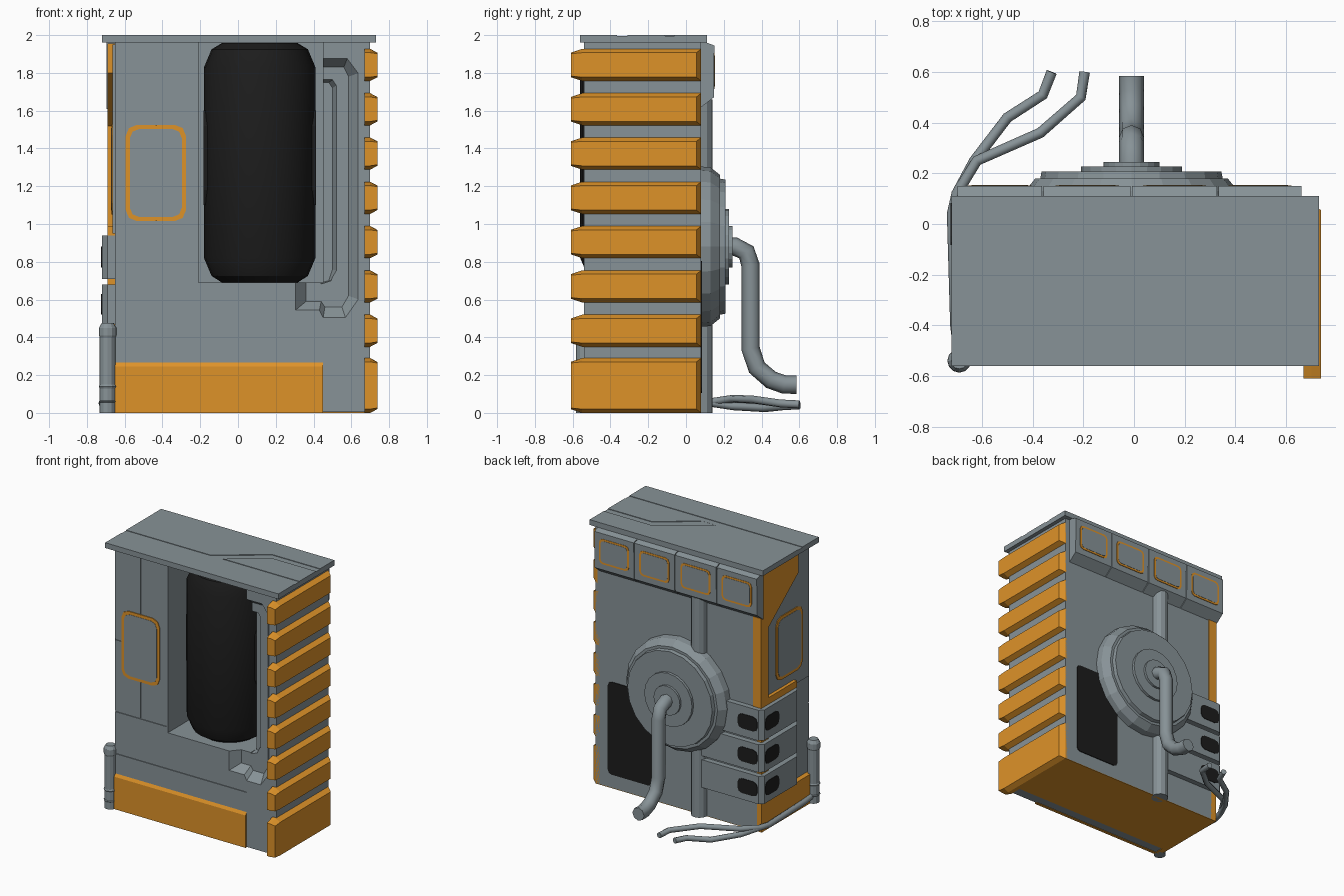
import bpy, bmesh, math
from mathutils import Vector

if "Cube" in bpy.data.objects:
    bpy.data.objects.remove(bpy.data.objects["Cube"])


def material(name, rgb):
    m = bpy.data.materials.new(name)
    m.diffuse_color = (*rgb, 1)
    m.use_nodes = True
    m.node_tree.nodes["Principled BSDF"].inputs["Base Color"].default_value = m.diffuse_color
    return m


GREY = material("steel grey", (0.245, 0.29, 0.31))
ORANGE = material("orange", (0.73, 0.29, 0.022))
BLACK = material("black", (0.012, 0.012, 0.012))


def finish(name, bm, mat):
    bmesh.ops.recalc_face_normals(bm, faces=bm.faces)
    me = bpy.data.meshes.new(name)
    bm.to_mesh(me)
    bm.free()
    ob = bpy.data.objects.new(name, me)
    bpy.context.collection.objects.link(ob)
    if mat:
        me.materials.append(mat)
    return ob


def prism(name, pts, axis, a, b, mat, pts_b=None):
    """Loft a 2D outline along an axis from a to b (optionally to a second outline)."""
    put = {"x": lambda p, d: (d, p[0], p[1]),
           "y": lambda p, d: (p[0], d, p[1]),
           "z": lambda p, d: (p[0], p[1], d)}[axis]
    bm = bmesh.new()
    lo = [bm.verts.new(put(p, a)) for p in pts]
    hi = [bm.verts.new(put(p, b)) for p in (pts_b or pts)]
    bm.faces.new(lo)
    bm.faces.new(hi)
    n = len(pts)
    for i in range(n):
        bm.faces.new((lo[i], lo[(i + 1) % n], hi[(i + 1) % n], hi[i]))
    return finish(name, bm, mat)


def box(name, x0, x1, y0, y1, z0, z1, mat):
    return prism(name, [(x0, y0), (x1, y0), (x1, y1), (x0, y1)], "z", z0, z1, mat)


def rib(name, z0, z1):
    """Side rib: tapered outwards, with a pointed front end."""
    outline = lambda d, back: [(-.61, z0 + .02 + d * .3), (-.55, z0 + d), (back, z0 + d), (back, z1 - d),
                               (-.55, z1 - d), (-.61, z1 - .02 - d * .3)]
    prism(name + "_root", outline(0, .08), "x", .67, .70, ORANGE)
    prism(name, outline(0, .08), "x", .70, .738, ORANGE, outline(.02, .055))


def rounded(cx, cy, w, h, c):
    """Rectangle outline with two-step rounded corners."""
    pts = []
    for sx, sy, start in ((1, 1, 0), (-1, 1, 90), (-1, -1, 180), (1, -1, 270)):
        for k in (0, 45, 90):
            t = math.radians(start + k)
            pts.append((cx + sx * (w / 2 - c) + c * math.cos(t),
                        cy + sy * (h / 2 - c) + c * math.sin(t)))
    return pts


def window(name, cx, cz, w, h, c, axis, surface, out, rim):
    """Orange frame plate with a grey pane inside it."""
    prism(name + "_frame", rounded(cx, cz, w, h, c), axis, surface - out * .01, surface + out * .006, ORANGE)
    prism(name + "_pane", rounded(cx, cz, w - rim, h - rim, c * .8), axis, surface, surface + out * .008, GREY)


def lathe(name, profile, axis, centre, sides, mat):
    bm = bmesh.new()
    vs = [bm.verts.new((r, 0, d)) for r, d in profile]
    es = [bm.edges.new(e) for e in zip(vs, vs[1:])]
    bmesh.ops.spin(bm, geom=vs + es, cent=(0, 0, 0), axis=(0, 0, 1),
                   angle=2 * math.pi, steps=sides, use_duplicate=False)
    bmesh.ops.remove_doubles(bm, verts=bm.verts, dist=1e-5)
    for v in bm.verts:
        x, y, d = v.co
        v.co = Vector((x, d, y) if axis == "y" else (x, y, d)) + Vector(centre)
    return finish(name, bm, mat)


def baked(ob):
    dg = bpy.context.evaluated_depsgraph_get()
    return bpy.data.meshes.new_from_object(ob.evaluated_get(dg))


def tube(name, pts, radius, mat):
    cu = bpy.data.curves.new(name, "CURVE")
    cu.dimensions = "3D"
    cu.bevel_depth = radius
    cu.bevel_resolution = 2
    cu.use_fill_caps = True
    sp = cu.splines.new("POLY")
    sp.points.add(len(pts) - 1)
    for p, co in zip(sp.points, pts):
        p.co = (*co, 1)
    tmp = bpy.data.objects.new(name + "_path", cu)
    bpy.context.collection.objects.link(tmp)
    bpy.context.view_layer.update()
    me = baked(tmp)
    bpy.data.objects.remove(tmp)
    me.materials.clear()
    me.materials.append(mat)
    ob = bpy.data.objects.new(name, me)
    bpy.context.collection.objects.link(ob)


def cut(ob, cutters):
    for c in cutters:
        c.hide_render = True
        m = ob.modifiers.new("cut", "BOOLEAN")
        m.operation, m.solver, m.object = "DIFFERENCE", "EXACT", c
    bpy.context.view_layer.update()
    me = baked(ob)
    ob.modifiers.clear()
    ob.data = me
    for c in cutters:
        bpy.data.objects.remove(c)


# cabinet body with capsule alcove, stepped side recess and panel grooves
body = box("cabinet_body", -.65, .70, -.54, .08, .004, 1.965, GREY)
recess_front = [(.44, 1.88), (.58, 1.88), (.64, 1.80), (.64, .60), (.57, .50), (.45, .50), (.43, .54), (.30, .54),
                (.30, .70), (.44, .70)]
recess_back = [(.44, 1.83), (.56, 1.83), (.585, 1.78), (.585, .62), (.55, .56), (.46, .56), (.44, .59), (.36, .59),
               (.36, .70), (.44, .70)]
cut(body, [
    box("alcove_cutter", -.21, .45, -.6, .02, .69, 1.99, None),
    prism("recess_cutter", recess_front, "y", -.545, -.475, None, recess_back),
    prism("inner_step_cutter", [(.44, .68), (.50, .70), (.53, .75), (.53, 1.74), (.51, 1.77), (.44, 1.77)],
          "y", -.50, -.42, None, [(.44, .69), (.48, .70), (.50, .76), (.50, 1.72), (.48, 1.75), (.44, 1.75)]),
    box("groove_a", -.437, -.428, -.6, -.534, .735, 1.955, None),
    box("groove_b", -.67, -.22, -.6, -.534, .733, .742, None),
    box("groove_c", -.67, .45, -.6, -.534, .415, .428, None),
    box("groove_d", -.67, -.60, -.6, -.534, 1.277, 1.287, None)])

# roof slab with shallow straight and cranked channels
roof = box("roof_slab", -.72, .73, -.56, .11, 1.96, 2.0, GREY)
cut(roof, [
    box("roof_groove", -.8, .8, -.365, -.31, 1.996, 2.05, None),
    prism("roof_crank", [(-.03, -.32), (.08, -.32), (.36, -.11), (.8, -.11), (.8, -.06), (.33, -.06)],
          "z", 1.9955, 2.05, None)])

# orange base plate and underside
prism("base_front", [(-.552, 0), (-.552, .245), (-.538, .27), (-.53, .27), (-.53, 0)], "x", -.65, .45, ORANGE)
box("underside", -.65, .69, -.46, .08, 0, .006, ORANGE)

# orange ribs on the right side
rib("rib_base", 0, .29)
for i in range(7):
    z = .35 + i * .2345
    rib(f"rib_{i}", z, z + .17)

# black capsule with slight side panels
capsule = lathe("capsule", [(0, .69), (.2, .69), (.255, .725), (.295, .82), (.295, 1.83), (.255, 1.925), (.2, 1.958),
                            (0, 1.958)], "z", (.115, -.265, 0), 24, BLACK)
for s in (-1, 1):
    prism(f"capsule_side_panel_{s}", [(-.33, 1.10), (-.20, 1.10), (-.17, 1.18), (-.17, 1.52), (-.20, 1.60),
          (-.33, 1.60), (-.36, 1.52), (-.36, 1.18)], "x", .115 + s * .2, .115 + s * .298, BLACK)

# windows on the front and left side
window("front_window", -.435, 1.27, .32, .51, .06, "y", -.54, -1, .045)
box("side_panel", -.665, -.64, -.52, .02, .95, 1.95, GREY)
window("side_window", -.28, 1.29, .32, .48, .06, "x", -.665, -1, .045)

# orange trim on the left side, returning onto the back
prism("side_trim", [(.08, 0), (.08, 1.955), (-.36, 1.955), (-.36, 1.80), (0, 1.52), (0, .99), (-.34, .99), (-.34, .94),
                    (0, .94), (0, .22), (-.53, .22), (-.53, 0)], "x", -.69, -.645, ORANGE)
box("back_trim", -.69, -.62, .05, .086, .94, 1.62, ORANGE)

# vent boxes wrapping the back left corner
for i, (z0, z1) in enumerate(((.23, .44), (.47, .68), (.71, .94))):
    prism(f"vent_box_{i}", [(-.69, -.34), (-.64, -.34), (-.64, .07), (-.19, .07), (-.19, .12), (-.69, .12),
                            (-.72, .09), (-.72, -.30)], "z", z0, z1, GREY)
    zc = (z0 + z1) / 2
    prism(f"vent_back_{i}", rounded(-.60, zc, .165, .11, .035), "y", .11, .124, BLACK)
    prism(f"vent_side_{i}", rounded(0, zc, .165, .11, .035), "x", -.71, -.724, BLACK)

# row of window modules across the top of the back
edges = [-.70, -.36, -.01, .33, .665]
for i, (x0, x1) in enumerate(zip(edges, edges[1:])):
    prism(f"back_module_{i}", [(.07, 1.96), (.11, 1.96), (.15, 1.945), (.147, 1.67), (.07, 1.61)],
          "x", x0 + .003, x1 - .003, GREY)
    window(f"back_window_{i}", (x0 + x1) / 2, 1.81, .25, .19, .03, "y", .146, 1, .028)

# black grille and vertical duct on the back
prism("back_grille", rounded(.41, .455, .37, .70, .03), "y", .07, .086, BLACK)
lathe("vertical_duct", [(0, 0), (.06, 0), (.06, 1.66), (0, 1.66)], "z", (-.17, .08, 0), 12, GREY)

# stepped disc and large hose
lathe("stepped_disc", [(0, .07), (.425, .07), (.42, .13), (.38, .18), (.36, .18), (.355, .208), (.2, .208), (.2, .228),
                       (.11, .228), (.11, .245), (0, .245)], "y", (-.01, 0, .88), 20, GREY)
tube("large_hose", [(-.01, .2, .88), (-.01, .26, .88), (-.01, .32, .85), (-.01, .342, .78), (-.01, .342, .34),
                    (-.01, .375, .24), (-.01, .45, .175), (-.01, .52, .15), (-.01, .585, .15)], .049, GREY)

# corner canister and cables
lathe("corner_canister", [(0, 0), (.042, 0), (.042, .055), (.047, .06), (.042, .065), (.042, .13), (.047, .14),
                          (.042, .15), (.042, .40), (.046, .41), (.046, .45), (.032, .475), (0, .475)],
      "z", (-.69, -.54, 0), 12, GREY)
start = [(-.69, -.52, .05), (-.705, -.40, .05), (-.718, .04, .05), (-.70, .12, .055)]
tube("cable_upper", start + [(-.62, .25, .075), (-.37, .36, .07), (-.21, .50, .05), (-.195, .60, .045)], .021, GREY)
tube("cable_lower", start + [(-.63, .25, .035), (-.50, .42, .025), (-.36, .51, .035), (-.325, .60, .04)], .021, GREY)

# smooth shading for the rounded capsule only
bpy.ops.object.select_all(action="DESELECT")
capsule.select_set(True)
bpy.context.view_layer.objects.active = capsule
bpy.ops.object.shade_smooth_by_angle(angle=math.radians(30))
